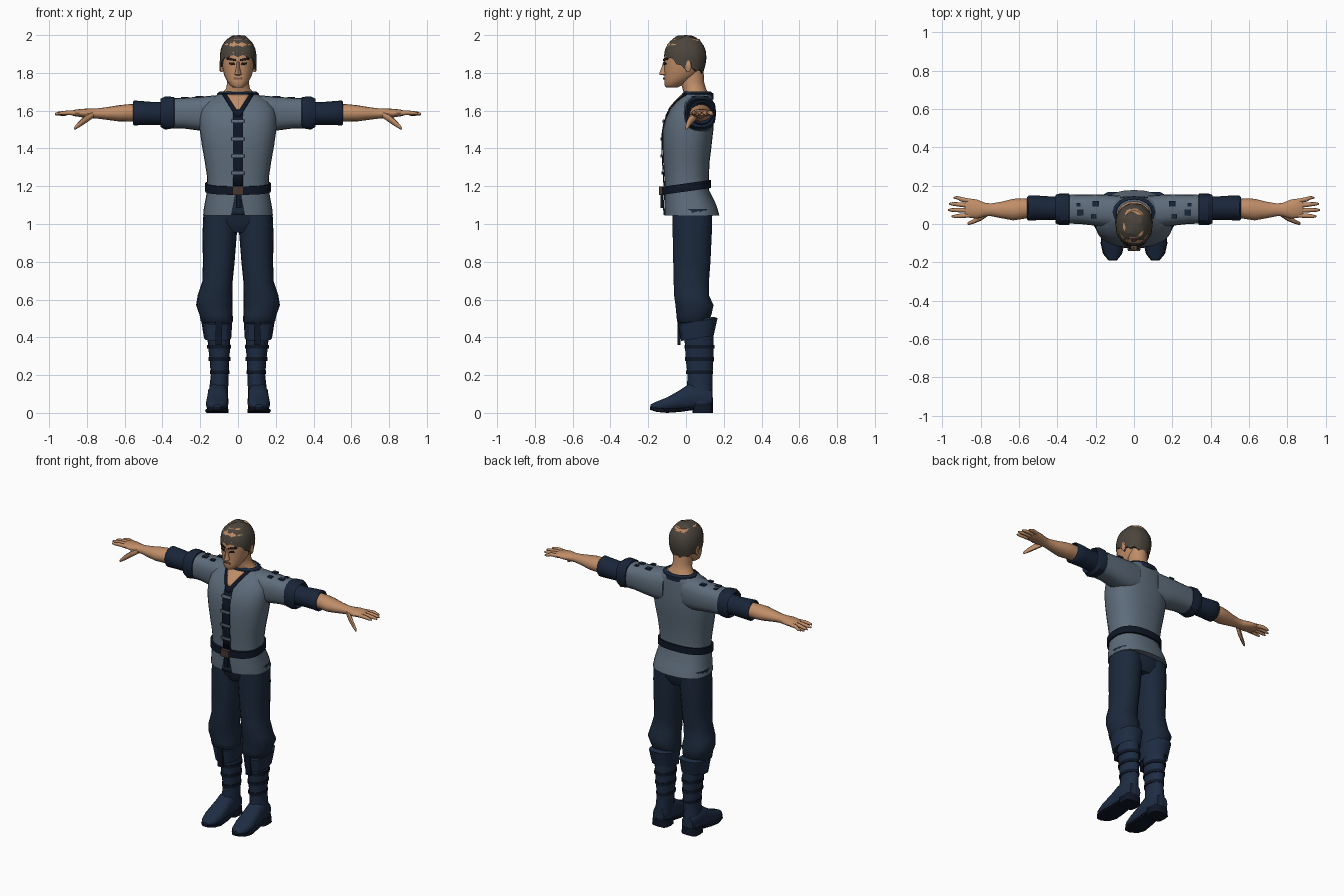
import bpy, bmesh, math
from mathutils import Vector


def mat(name, r, g, b):
    m = bpy.data.materials.new(name)
    m.diffuse_color = [((c / 255) ** 2.2) for c in (r, g, b)] + [1]
    return m


TUNIC = mat("slate_cloth", 94, 108, 122)
NAVY = mat("navy_cloth", 31, 42, 60)
TROUSER = mat("trouser_cloth", 33, 45, 62)
BOOT = mat("boot_leather", 35, 48, 69)
DARK = mat("dark_trim", 22, 29, 42)
SKIN = mat("skin", 190, 140, 104)
LIP = mat("lips", 142, 92, 72)
HAIR = mat("hair", 76, 70, 62)
BROWN = mat("brown_buckle", 74, 58, 50)
EYE = mat("eye_dark", 38, 30, 26)


def finish(name, bm, material, mirror=False, angle=50):
    bmesh.ops.recalc_face_normals(bm, faces=bm.faces)
    me = bpy.data.meshes.new(name)
    bm.to_mesh(me)
    bm.free()
    me.shade_smooth()
    me.set_sharp_from_angle(angle=math.radians(angle))
    me.materials.append(material)
    ob = bpy.data.objects.new(name, me)
    bpy.context.collection.objects.link(ob)
    if mirror:
        ob.modifiers.new("Mirror", 'MIRROR').use_mirror_merge = False
    return ob


def spow(v, p):
    return math.copysign(abs(v) ** (2 / p), v)


def loft(name, axis, rings, material, mirror=False, n=20, p=2.0, shear=0.0, angle=50):
    """rings: (position on axis, centre a, centre b, radius a, radius b)"""
    bm = bmesh.new()
    loops = []
    for t, ca, cb, ra, rb in rings:
        loop = []
        for i in range(n):
            w = 2 * math.pi * i / n
            a, b = ca + ra * spow(math.cos(w), p), cb + rb * spow(math.sin(w), p)
            co = {'x': (t, a, b), 'y': (a, t, b), 'z': (a, b, t + shear * b)}[axis]
            loop.append(bm.verts.new(co))
        loops.append(loop)
    for l0, l1 in zip(loops, loops[1:]):
        for i in range(n):
            j = (i + 1) % n
            bm.faces.new((l0[i], l0[j], l1[j], l1[i]))
    bm.faces.new(loops[0])
    bm.faces.new(loops[-1])
    return finish(name, bm, material, mirror, angle)


def front_y(rings, x, z, p):
    """y of the front surface of an upright loft"""
    for r0, r1 in zip(rings, rings[1:]):
        lo, hi = sorted((r0, r1))
        if lo[0] <= z <= hi[0]:
            f = (z - lo[0]) / (hi[0] - lo[0])
            _, cx, cy, rx, ry = [u + (v - u) * f for u, v in zip(lo, hi)]
            return cy - ry * max(0, 1 - min(1, abs((x - cx) / rx)) ** p) ** (1 / p)
    return rings[0][2]


def patch(name, rings, corners, material, p=2.0, off=0.004, mirror=False, n=6):
    """thin plate hugging a loft; corners are (x, z) going round"""
    bm = bmesh.new()
    c = [Vector(k) for k in corners]
    grid = []
    for i in range(n + 1):
        a, b = c[0].lerp(c[3], i / n), c[1].lerp(c[2], i / n)
        row = [a.lerp(b, j / n) for j in range(n + 1)]
        grid.append([bm.verts.new((q.x, front_y(rings, q.x, q.y, p) - off, q.y)) for q in row])
    for i in range(n):
        for j in range(n):
            bm.faces.new((grid[i][j], grid[i][j + 1], grid[i + 1][j + 1], grid[i + 1][j]))
    ob = finish(name, bm, material, mirror)
    s = ob.modifiers.new("Thickness", 'SOLIDIFY')
    s.thickness, s.offset = 0.005, 0
    return ob


def box(name, centre, size, material, mirror=False):
    bm = bmesh.new()
    bmesh.ops.create_cube(bm, size=1)
    for v in bm.verts:
        v.co = Vector(centre) + Vector([a * b for a, b in zip(v.co, size)])
    return finish(name, bm, material, mirror, 30)


# Tunic body
TP = 2.4
tunic = [(1.045, 0, .032, .185, .145), (1.10, 0, .023, .178, .138), (1.18, 0, .005, .163, .117),
         (1.25, 0, .003, .164, .118), (1.33, 0, .002, .176, .123), (1.42, 0, .006, .192, .130),
         (1.50, 0, .011, .203, .134), (1.56, 0, .018, .203, .126), (1.61, 0, .030, .195, .112),
         (1.65, 0, .046, .165, .095), (1.68, 0, .060, .115, .078), (1.695, 0, .062, .095, .068)]
loft("tunic", 'z', tunic, TUNIC, n=28, p=TP)
patch("placket", tunic, [(-.027, 1.20), (.027, 1.20), (.027, 1.61), (-.027, 1.61)], DARK, TP)
patch("neck_opening_trim", tunic, [(-.012, 1.57), (.012, 1.57), (.085, 1.688), (-.085, 1.688)], DARK, TP, .005)
patch("chest_skin", tunic, [(-.008, 1.605), (.008, 1.605), (.06, 1.685), (-.06, 1.685)], SKIN, TP, .009)
patch("hem_slit", tunic, [(-.035, 1.047), (.035, 1.047), (.012, 1.17), (-.012, 1.17)], TROUSER, TP)
for z in (1.545, 1.45, 1.36, 1.27):
    patch("lace_tab", tunic, [(-.034, z - .008), (.034, z - .008), (.034, z + .008), (-.034, z + .008)], TUNIC, TP, .010)
loft("collar", 'z', [(1.66, 0, .062, .112, .083), (1.69, 0, .062, .112, .083),
                     (1.702, 0, .060, .094, .070), (1.68, 0, .06, .085, .065)], NAVY, n=16)

# Belt, tilted down at the front
loft("belt", 'z', [(1.172, 0, .003, .163, .12), (1.172, 0, .003, .174, .13),
                   (1.215, 0, .003, .174, .13), (1.215, 0, .003, .163, .12)],
     DARK, n=28, p=TP, shear=.14, angle=30)
box("buckle", (0, -.131, 1.175), (.06, .022, .045), BROWN)
box("belt_tail", (.004, -.128, 1.125), (.028, .012, .08), DARK)

# Sleeves and frayed shoulder patches
loft("short_sleeves", 'x', [(.07, .062, 1.585, .085, .100), (.13, .066, 1.582, .086, .098),
                            (.20, .073, 1.584, .082, .090), (.29, .077, 1.587, .076, .081),
                            (.37, .077, 1.587, .075, .080)], TUNIC, True, p=2.6)
loft("sleeve_cuffs", 'x', [(.335, .077, 1.587, .072, .077), (.338, .077, 1.590, .081, .084),
                           (.385, .077, 1.588, .083, .090), (.41, .077, 1.588, .074, .076),
                           (.39, .077, 1.588, .06, .06)], NAVY, True, n=14, p=2.6, angle=30)
loft("lower_sleeves", 'x', [(.36, .08, 1.587, .060, .064), (.44, .082, 1.585, .062, .060),
                            (.50, .084, 1.587, .064, .063), (.55, .083, 1.588, .065, .066),
                            (.557, .083, 1.588, .058, .058), (.53, .083, 1.588, .045, .045)], NAVY, True, n=16)
for x, y, s in ((.20, .105, .034), (.21, .04, .028), (.28, .06, .036), (.29, .10, .022)):
    box("shoulder_patch", (x, y, 1.674 - max(0, x - .2) * .075), (s, s * .8, .009), NAVY, True)

# Forearms, palms, fingers
loft("forearms", 'x', [(.53, .083, 1.588, .048, .046), (.58, .080, 1.588, .054, .046),
                       (.63, .075, 1.586, .056, .043), (.69, .073, 1.585, .043, .034),
                       (.745, .074, 1.585, .033, .027), (.775, .075, 1.585, .035, .026),
                       (.82, .078, 1.587, .050, .023), (.86, .083, 1.588, .050, .018),
                       (.88, .083, 1.587, .044, .012)], SKIN, True, n=16)
for y0, y1, x1, z1 in ((.120, .137, .940, 1.578), (.096, .105, .965, 1.580), (.071, .073, .970, 1.582), (.046, .040, .952, 1.584)):
    loft("fingers", 'x', [(.855, y0, 1.587, .012, .013), (.90, (y0 + y1) / 2, 1.589, .012, .012),
                          (x1 - .02, y1, z1 + .003, .0095, .010), (x1, y1, z1, .004, .005)], SKIN, True, n=8)
loft("thumbs", 'x', [(.765, .055, 1.580, .016, .017), (.80, .033, 1.560, .017, .022),
                     (.835, .014, 1.533, .012, .018), (.862, .003, 1.510, .009, .011),
                     (.868, .001, 1.505, .004, .005)], SKIN, True, n=8)

# Neck and head
loft("neck", 'z', [(1.66, 0, .06, .10, .072), (1.69, 0, .055, .09, .066), (1.715, 0, .044, .064, .062),
                   (1.75, 0, .034, .057, .062), (1.83, 0, .03, .058, .062)], SKIN, n=16)
HP = 2.2
head = [(1.722, 0, -.075, .026, .030), (1.735, 0, -.068, .043, .046), (1.76, 0, -.046, .060, .068),
        (1.79, 0, -.026, .074, .088), (1.83, 0, -.014, .083, .101), (1.87, 0, -.010, .087, .106),
        (1.91, 0, -.008, .088, .104), (1.95, 0, -.005, .080, .094), (1.98, 0, 0, .055, .070)]
loft("head", 'z', head, SKIN, n=24, p=HP)
loft("nose", 'z', [(1.787, 0, -.108, .012, .012), (1.792, 0, -.116, .019, .026), (1.80, 0, -.114, .016, .027),
                   (1.83, 0, -.112, .009, .017), (1.86, 0, -.110, .008, .010)], SKIN, n=8)
patch("lips", head, [(-.024, 1.765), (.024, 1.765), (.018, 1.775), (-.018, 1.775)], LIP, HP)
patch("eyes", head, [(.017, 1.842), (.048, 1.844), (.045, 1.855), (.021, 1.854)], EYE, HP, mirror=True)
patch("eyebrows", head, [(.012, 1.862), (.060, 1.870), (.055, 1.882), (.012, 1.872)], EYE, HP, mirror=True)
loft("ears", 'x', [(.076, .006, 1.832, .012, .026), (.092, .012, 1.836, .018, .034),
                   (.098, .014, 1.838, .012, .026)], SKIN, True, n=10)

# Hair cap with a lower edge that drops at the back and clumps along it
bm = bmesh.new()
N, ROWS = 32, 8
loops = []
for k in range(ROWS + 1):
    loop = []
    for i in range(N):
        w = 2 * math.pi * i / N
        back = (1 + math.sin(w)) / 2
        low = 1.895 - .09 * back - .012 * (i % 3 == 0) - .02 * abs(math.cos(w)) ** 8
        top = 1.985 + .012 * math.sin(3 * w + 1)
        z = low + (top - low) * math.sin(max(k - 1, 0) / (ROWS - 1) * math.pi / 2)
        f = 1 - max(0, (z - 1.88) / .125) ** 2.6 * .72
        if z < 1.86:
            f -= (1.86 - z) * 2.6 * back
        f += .018 * (i % 3 == 0) * (z < 1.97)
        if k == 0:
            f *= .86
        loop.append(bm.verts.new((.096 * f * spow(math.cos(w), 2.2), -.003 + .111 * f * spow(math.sin(w), 2.2), z)))
    loops.append(loop)
for a, b in zip(loops, loops[1:]):
    for i in range(N):
        bm.faces.new((a[i], a[(i + 1) % N], b[(i + 1) % N], b[i]))
crown = bm.verts.new((.005, 0, 2.0))
for i in range(N):
    bm.faces.new((loops[-1][i], loops[-1][(i + 1) % N], crown))
finish("hair", bm, HAIR, angle=40)

# Trousers: pelvis and baggy legs
loft("trouser_seat", 'z', [(.955, 0, .035, .10, .075), (1.0, 0, .034, .165, .10),
                           (1.06, 0, .033, .174, .108), (1.14, 0, .02, .16, .11)], TROUSER, n=24, p=2.4)
loft("trouser_legs", 'z', [(1.08, .094, .033, .088, .106), (.95, .097, .033, .091, .105),
                           (.80, .102, .031, .084, .100), (.70, .108, .028, .080, .095),
                           (.62, .122, .030, .092, .094), (.57, .126, .045, .096, .102),
                           (.52, .116, .042, .088, .094), (.485, .112, .036, .085, .085),
                           (.47, .105, .04, .07, .07)], TROUSER, True, n=18, p=2.2)

# Boots: cuff, shaft, foot, sole, heel, straps
loft("boot_cuffs", 'z', [(.40, .108, .06, .062, .075), (.385, .108, .06, .072, .088),
                         (.475, .112, .063, .082, .106), (.485, .112, .06, .07, .09)],
     BOOT, True, n=14, p=2.4, shear=.16, angle=30)
loft("boot_shafts", 'z', [(.46, .104, .066, .062, .078), (.36, .100, .070, .059, .076),
                          (.28, .098, .072, .052, .073), (.20, .097, .074, .047, .066),
                          (.13, .102, .073, .050, .068), (.05, .106, .074, .053, .068)], BOOT, True, n=16)
loft("boot_feet", 'y', [(.138, .106, .075, .040, .045), (.09, .106, .085, .052, .068),
                        (.02, .107, .085, .055, .072), (-.04, .109, .065, .058, .052),
                        (-.10, .111, .047, .060, .036), (-.155, .111, .037, .046, .024),
                        (-.188, .111, .033, .020, .012)], BOOT, True, n=14, p=2.4)
loft("boot_soles", 'y', [(.04, .107, .025, .052, .010), (-.03, .109, .015, .058, .010),
                         (-.10, .112, .011, .062, .011), (-.155, .112, .016, .050, .011),
                         (-.19, .111, .025, .022, .009)], DARK, True, n=12, p=4)
loft("boot_heels", 'z', [(0, .108, .088, .058, .054), (.05, .107, .088, .053, .054)], DARK, True, n=12, p=3.5)
for z, cx, rx, ry in ((.35, .10, .063, .079), (.285, .098, .057, .077), (.215, .097, .052, .071)):
    loft("boot_straps", 'z', [(z - .01, cx, .071, rx, ry), (z + .01, cx, .071, rx, ry)], DARK, True, n=16)
box("boot_tabs", (.102, -.036, .425), (.034, .016, .13), DARK, True)
